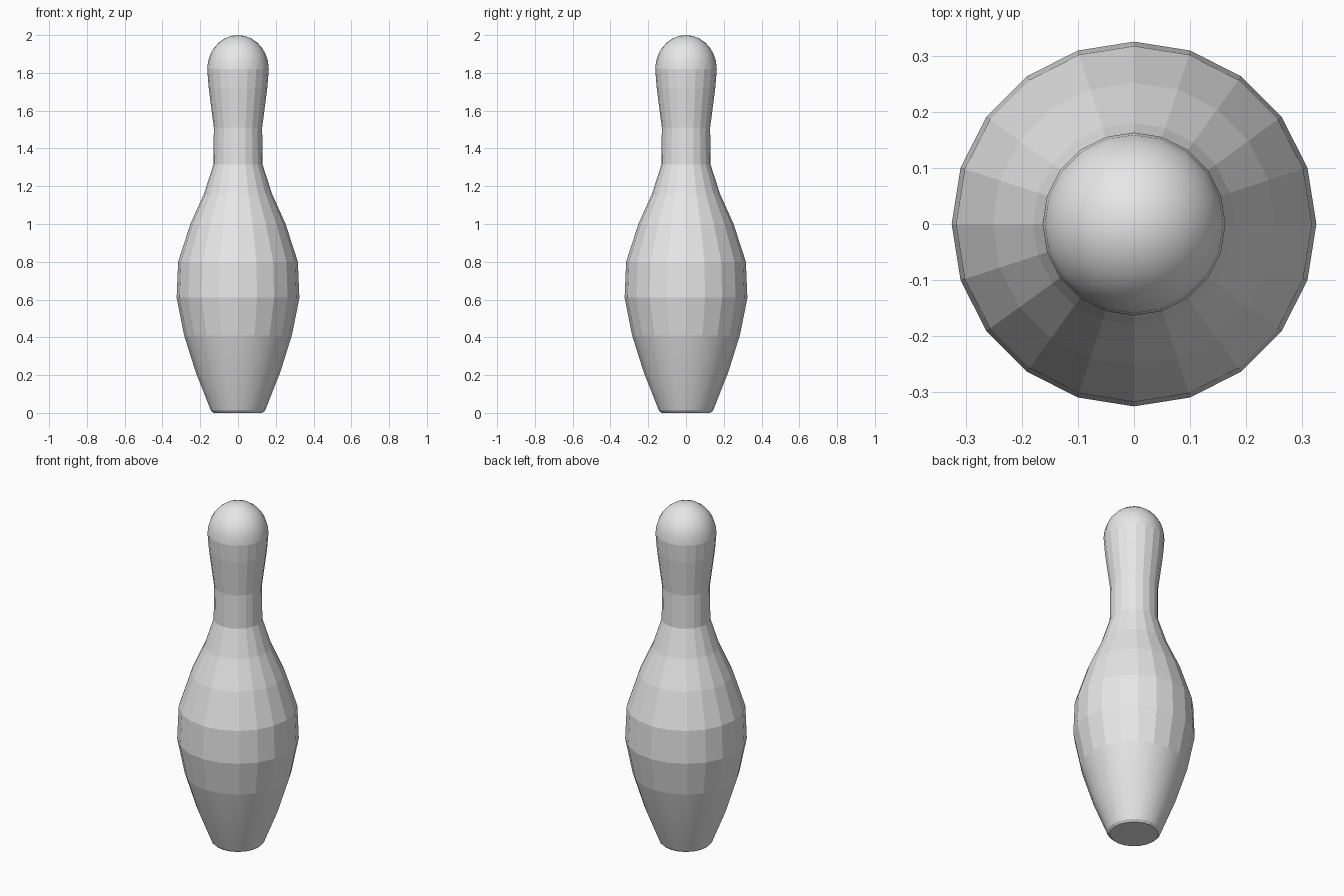
import bpy
import bmesh
from math import pi, cos, sin

cube = bpy.data.objects.get("Cube")
if cube:
    bpy.data.objects.remove(cube, do_unlink=True)

SIDES = 20

# Lathe profile as (radius, height): base, belly, neck, head
profile = [(0.0, 0.0), (0.13, 0.0), (0.143, 0.012), (0.222, 0.21), (0.285, 0.41),
           (0.325, 0.61), (0.317, 0.80), (0.252, 1.0), (0.18, 1.16),
           (0.13, 1.315), (0.128, 1.51), (0.155, 1.72), (0.163, 1.82)]

# Rounded crown
CROWN_STEPS = 7
for i in range(1, CROWN_STEPS + 1):
    a = pi / 2 * i / CROWN_STEPS
    profile.append((0.163 * cos(a), 1.82 + 0.18 * sin(a)))

bm = bmesh.new()
verts = [bm.verts.new((r, 0, z)) for r, z in profile]
edges = [bm.edges.new(pair) for pair in zip(verts, verts[1:])]
bmesh.ops.spin(bm, geom=verts + edges, axis=(0, 0, 1), cent=(0, 0, 0),
               angle=2 * pi, steps=SIDES, use_merge=True)
bmesh.ops.remove_doubles(bm, verts=bm.verts, dist=0.0005)
bmesh.ops.recalc_face_normals(bm, faces=bm.faces)

# Smooth crown and lower body, faceted belly and neck
for face in bm.faces:
    z = face.calc_center_median().z
    face.smooth = z > 1.82 or 0.001 < z < 0.4
# Keep the base rim crisp
for edge in bm.edges:
    if all(v.co.z < 0.02 for v in edge.verts):
        edge.smooth = False

mesh = bpy.data.meshes.new("pin_body")
bm.to_mesh(mesh)
bm.free()
pin = bpy.data.objects.new("pin_body", mesh)
bpy.context.collection.objects.link(pin)

# Plain light grey finish
grey = bpy.data.materials.new("light_grey")
grey.use_nodes = True
colour = (0.8, 0.8, 0.8, 1.0)
grey.diffuse_color = colour
grey.node_tree.nodes["Principled BSDF"].inputs["Base Color"].default_value = colour
mesh.materials.append(grey)
